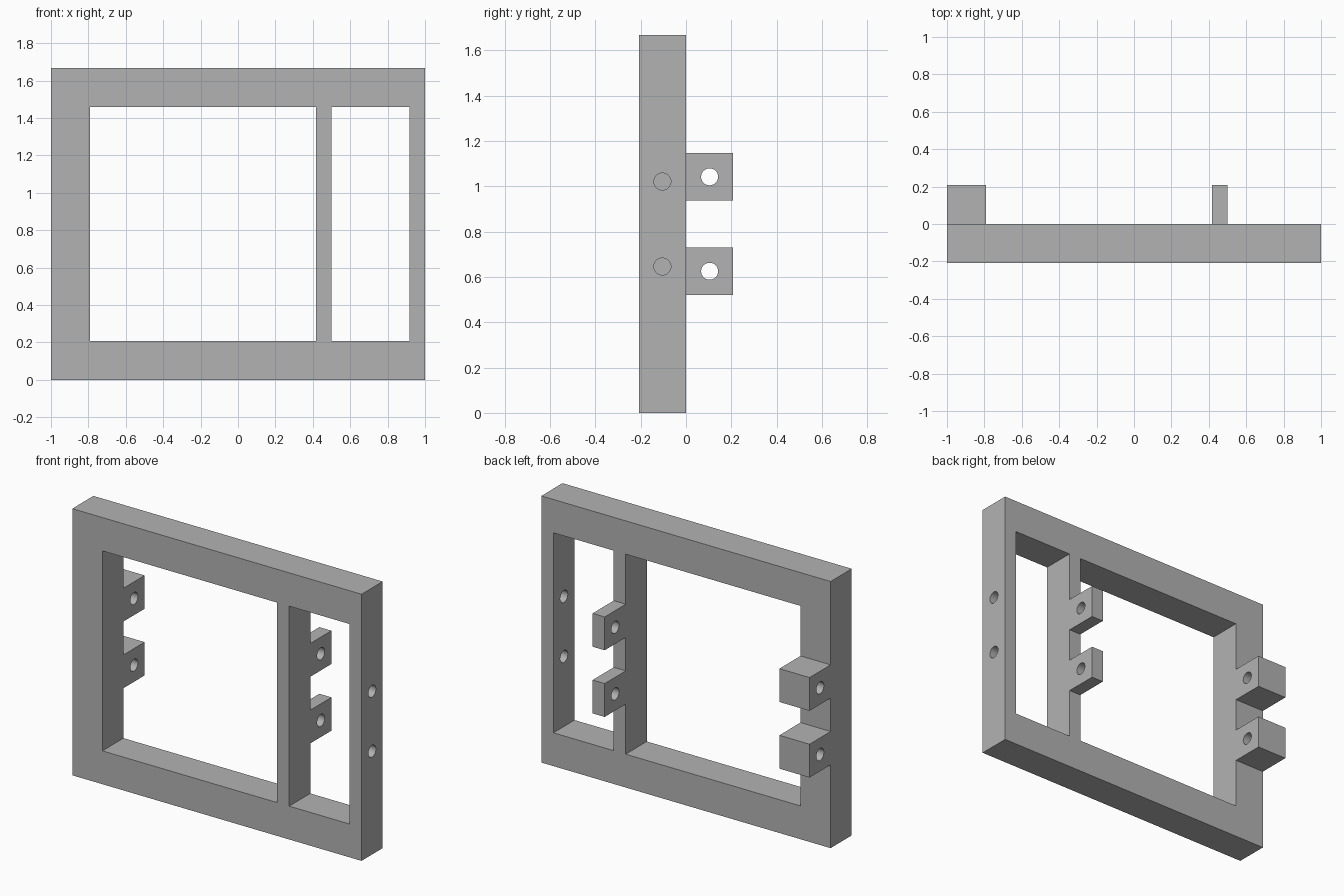
import bpy
import bmesh
import math
from mathutils import Matrix, Vector

cube = bpy.data.objects.get("Cube")
if cube:
    bpy.data.objects.remove(cube, do_unlink=True)

U = 1 / 24            # modelling unit: the frame is 48 units wide
DEPTH = 5             # thickness of the frame and reach of the lugs
HOLE_RADIUS = 0.9

grey = bpy.data.materials.new("grey")
grey.use_nodes = True
colour = (0.45, 0.45, 0.45, 1)
grey.diffuse_color = colour
grey.node_tree.nodes["Principled BSDF"].inputs["Base Color"].default_value = colour


def make_object(name, bm):
    mesh = bpy.data.meshes.new(name)
    bm.to_mesh(mesh)
    bm.free()
    mesh.materials.append(grey)
    obj = bpy.data.objects.new(name, mesh)
    bpy.context.collection.objects.link(obj)
    return obj


def box(name, x, y, z):
    """Box from (low, high) ranges given in modelling units."""
    low, high = (Vector(corner) * U for corner in zip(x, y, z))
    bm = bmesh.new()
    bmesh.ops.create_cube(bm, size=1, matrix=Matrix.Translation((low + high) / 2)
                          @ Matrix.Diagonal((*(high - low), 1)))
    return make_object(name, bm)


def pin(name, x, y, z):
    """Cylinder along x, used to drill a hole."""
    bm = bmesh.new()
    centre = Vector((sum(x) / 2, y, z)) * U
    bmesh.ops.create_cone(bm, cap_ends=True, segments=32, radius1=HOLE_RADIUS * U,
                          radius2=HOLE_RADIUS * U, depth=(x[1] - x[0]) * U,
                          matrix=Matrix.Translation(centre) @ Matrix.Rotation(math.pi / 2, 4, "Y"))
    return make_object(name, bm)


def combine(target, tool, operation):
    """Apply a boolean and discard the tool."""
    mod = target.modifiers.new(operation.lower(), "BOOLEAN")
    mod.operation, mod.solver, mod.object = operation, "EXACT", tool
    bpy.context.view_layer.objects.active = target
    bpy.ops.object.modifier_apply(modifier=mod.name)
    bpy.data.objects.remove(tool, do_unlink=True)


# Frame with a wide and a narrow opening
frame = box("hinge_frame", (-24, 24), (-DEPTH, 0), (0, 40))
for opening in ((-19, 10), (12, 22)):
    combine(frame, box("opening", opening, (-DEPTH - 1, 1), (5, 35)), "DIFFERENCE")

# Pairs of drilled lugs behind the right post and the divider
for post in ((-24, -19), (10, 12)):
    for z in (15, 25):
        lug = box("lug", post, (0, DEPTH), (z - 2.5, z + 2.5))
        combine(lug, pin("lug_hole", (post[0] - 1, post[1] + 1), DEPTH / 2, z), "DIFFERENCE")
        combine(frame, lug, "UNION")

# Pin holes through the narrow left post
for z in (15.5, 24.5):
    combine(frame, pin("post_hole", (21, 25), -DEPTH / 2, z), "DIFFERENCE")

# Merge coplanar faces and keep the edges crisp
bm = bmesh.new()
bm.from_mesh(frame.data)
bmesh.ops.remove_doubles(bm, verts=bm.verts, dist=0.0001)
bmesh.ops.dissolve_limit(bm, angle_limit=math.radians(1), verts=bm.verts, edges=bm.edges)
bm.to_mesh(frame.data)
bm.free()
bpy.ops.object.select_all(action="DESELECT")
frame.select_set(True)
bpy.context.view_layer.objects.active = frame
bpy.ops.object.shade_smooth_by_angle(angle=math.radians(30))
